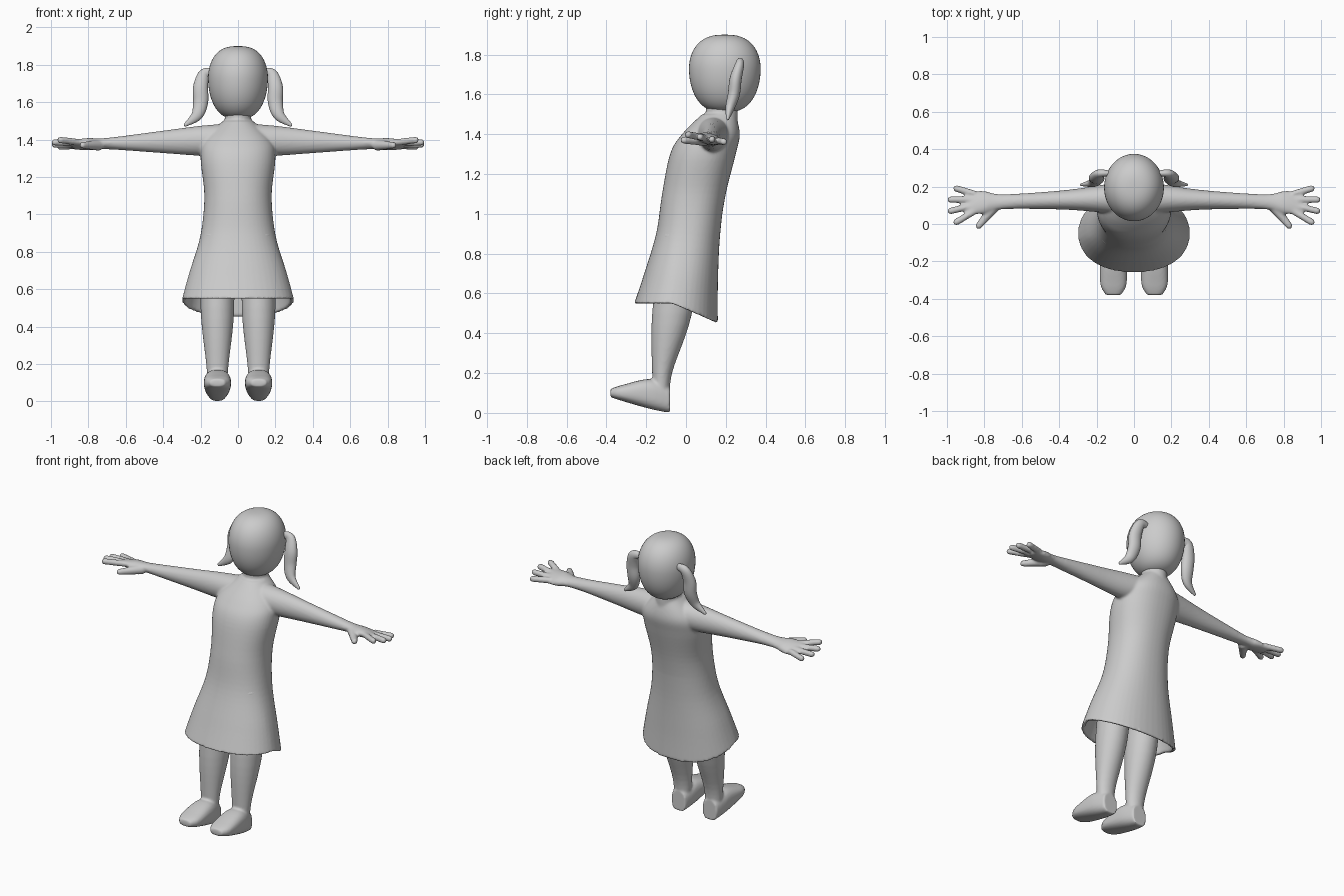
import bpy, bmesh, math
from mathutils import Vector

cube = bpy.data.objects.get("Cube")
if cube:
    bpy.data.objects.remove(cube)

grey = bpy.data.materials.new("plain_grey")
grey.use_nodes = True
colour = (0.6, 0.6, 0.6, 1)
grey.diffuse_color = colour
grey.node_tree.nodes["Principled BSDF"].inputs["Base Color"].default_value = colour


def resample(rows, steps=6):
    """Smooth curve through rows of numbers."""
    out = []
    last = len(rows) - 1
    for i in range(last):
        before, here, after, beyond = (
            Vector(rows[max(0, min(last, i + offset))]) for offset in (-1, 0, 1, 2))
        start_slope, end_slope = (after - before) / 2, (beyond - here) / 2
        for step in range(steps):
            t = step / steps
            blend = t * t * (3 - 2 * t)
            out.append(here.lerp(after, blend)
                       + start_slope * t * (1 - t) ** 2
                       - end_slope * t * t * (1 - t))
    return out + [Vector(rows[last])]


def signed_power(value, exponent):
    return math.copysign(abs(value) ** exponent, value)


def loft(bm, sections, power=2, sides=48):
    """Skin superellipse rings; each section is (centre, u, v)."""
    rings = []
    for centre, u, v in sections:
        ring = []
        for i in range(sides):
            angle = math.tau * i / sides
            across = signed_power(math.cos(angle), 2 / power)
            along = signed_power(math.sin(angle), 2 / power)
            ring.append(bm.verts.new(Vector(centre) + Vector(u) * across + Vector(v) * along))
        rings.append(ring)
    for lower, upper in zip(rings, rings[1:]):
        for i in range(sides):
            bm.faces.new((lower[i - 1], lower[i], upper[i], upper[i - 1]))
    bm.faces.new(rings[0])
    bm.faces.new(rings[-1])


def upright(rows, x=0):
    """Turn rows of (z, front, back, half width) into level sections."""
    return [((x, (front + back) / 2, z), (width, 0, 0), (0, (back - front) / 2, 0))
            for z, front, back, width in rows]


def tube(bm, points, flatness=1):
    """Round-ended tube through (x, y, z, radius) points."""
    path = resample(points)
    sections = []
    for i, point in enumerate(path):
        ahead = path[min(i + 1, len(path) - 1)].xyz - path[max(i - 1, 0)].xyz
        ahead.normalize()
        u = ahead.cross(Vector((0, 1, 0))).normalized()
        v = ahead.cross(u) * flatness
        sections.append((point.xyz, u * point.w, v * point.w))
    tip, radius = path[-1].xyz, path[-1].w
    for degrees in (25, 50, 75):
        angle = math.radians(degrees)
        ring = radius * math.cos(angle)
        sections.append((tip + ahead * radius * math.sin(angle), u * ring, v * ring))
    loft(bm, sections, sides=20)


def finish(name, bm, blend=True):
    """Make the object, optionally fusing its pieces into one skin."""
    bmesh.ops.recalc_face_normals(bm, faces=bm.faces)
    mesh = bpy.data.meshes.new(name)
    bm.to_mesh(mesh)
    bm.free()
    mesh.materials.append(grey)
    mesh.shade_smooth()
    ob = bpy.data.objects.new(name, mesh)
    bpy.context.collection.objects.link(ob)
    if blend:
        fuse = ob.modifiers.new("fuse", 'REMESH')
        fuse.mode = 'VOXEL'
        fuse.voxel_size = 0.008
        fuse.use_smooth_shade = True
        soften = ob.modifiers.new("soften", 'SMOOTH')
        soften.iterations = 4


# Dress: outer shell, hollow skirt, hem dipping at the back
bm = bmesh.new()
wall = 0.02
outer = resample([
    (0.55, -0.26, 0.16, 0.3), (0.7, -0.21, 0.16, 0.26), (0.9, -0.15, 0.17, 0.2),
    (1.1, -0.12, 0.2, 0.18), (1.3, -0.08, 0.25, 0.2), (1.4, -0.02, 0.27, 0.18),
    (1.5, 0.08, 0.25, 0.08)])
inner = [(z, front + wall, back - wall, width - wall)
         for z, front, back, width in outer if z < 0.9]
loft(bm, upright(inner[::-1] + outer), power=2.2)
for vert in bm.verts:
    fade = max(0, 1 - vert.co.z) / 0.45
    vert.co.z -= 0.1 * fade * max(0, vert.co.y + 0.07) / 0.23

# Neck
loft(bm, upright([(1.4, 0.1, 0.26, 0.07), (1.6, 0.1, 0.26, 0.07)]))

# Arms, hands and fingers, fused to the dress
arm = resample([(0, 0.1, 0.09), (0.2, 0.07, 0.08), (0.4, 0.05, 0.06),
                (0.7, 0.04, 0.03), (0.8, 0.06, 0.03), (0.88, 0.06, 0.02)])
finger = 0.018
for side in (1, -1):
    loft(bm, [((side * x, 0.14 - 0.03 * x, 1.4 - 0.03 * x),
               (0, depth, -depth * max(0, x - 0.6)), (0, 0, height))
              for x, depth, height in arm])
    for i in range(4):
        base, tip = 0.16 - 0.03 * i, 0.19 - 0.06 * i
        reach = 0.98 if i in (1, 2) else 0.95
        tube(bm, [(side * 0.85, base, 1.4 - base / 5, finger),
                  (side * reach, tip, 1.4 - tip / 5, finger)])
    tube(bm, [(side * 0.74, 0.1, 1.37, 0.03), (side * 0.83, -0.01, 1.37, finger)])
finish("dress_and_arms", bm)

# Head: rounded egg
bm = bmesh.new()
rows = []
for degrees in range(-88, 90, 4):
    angle = math.radians(degrees)
    swell = math.cos(angle) ** 0.75
    rise = (0.17 if degrees > 0 else 0.22) * math.sin(angle)
    rows.append((1.73 + rise, 0.195 - 0.18 * swell, 0.195 + 0.18 * swell, 0.16 * swell))
loft(bm, upright(rows))
finish("head", bm, blend=False)

# Pigtails, legs and feet
pigtail = [(0.13, 0.27, 1.76, 0.02), (0.18, 0.27, 1.75, 0.03), (0.2, 0.25, 1.68, 0.04),
           (0.2, 0.24, 1.6, 0.04), (0.22, 0.22, 1.53, 0.03), (0.28, 0.21, 1.48, 0.01)]
leg = resample([(0.06, -0.16, -0.08, 0.05), (0.2, -0.17, -0.07, 0.06),
                (0.5, -0.17, 0.03, 0.09), (0.9, -0.12, 0.08, 0.08)])
foot = resample([(-0.08, 0, 0.13, 0.05), (-0.18, 0.02, 0.17, 0.07),
                 (-0.32, 0.06, 0.14, 0.07), (-0.38, 0.08, 0.12, 0.04)])
for side, name in ((1, "left"), (-1, "right")):
    bm = bmesh.new()
    tube(bm, [(side * x, y, z, radius) for x, y, z, radius in pigtail], flatness=0.75)
    finish(name + "_pigtail", bm, blend=False)

    bm = bmesh.new()
    loft(bm, upright(leg, side * 0.11))
    loft(bm, [((side * 0.11, y, (sole + top) / 2), (width, 0, 0), (0, 0, (top - sole) / 2))
              for y, sole, top, width in foot], power=2.6)
    finish(name + "_leg", bm)
